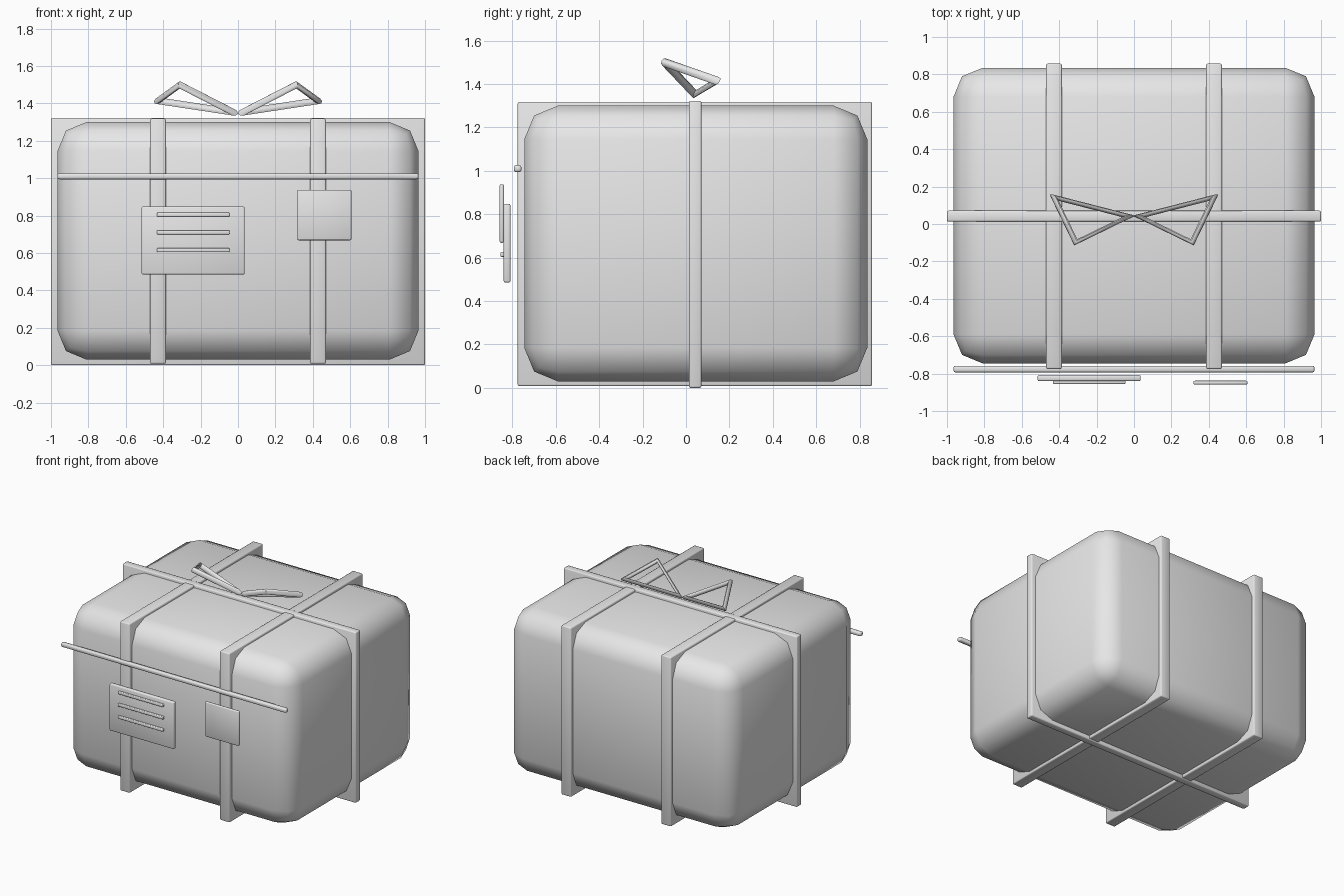
import bpy, bmesh, math
from mathutils import Vector

if "Cube" in bpy.data.objects:
    bpy.data.objects.remove(bpy.data.objects["Cube"], do_unlink=True)

grey = bpy.data.materials.new("plain_grey")
grey.use_nodes = True
colour = (0.8, 0.8, 0.8, 1)
grey.diffuse_color = colour
grey.node_tree.nodes["Principled BSDF"].inputs["Base Color"].default_value = colour


def add_object(name, bm, smooth_angle):
    mesh = bpy.data.meshes.new(name)
    bm.to_mesh(mesh)
    bm.free()
    obj = bpy.data.objects.new(name, mesh)
    bpy.context.collection.objects.link(obj)
    mesh.materials.append(grey)
    bpy.ops.object.select_all(action="DESELECT")
    bpy.context.view_layer.objects.active = obj
    obj.select_set(True)
    bpy.ops.object.shade_smooth_by_angle(angle=math.radians(smooth_angle))
    return obj


def box(name, xs, ys, zs, bevel=0.008, segments=2):
    """Bevelled box given by its extent on each axis."""
    bm = bmesh.new()
    bmesh.ops.create_cube(bm, size=1)
    for v in bm.verts:
        v.co = [(a + b) / 2 + c * (b - a) for c, (a, b) in zip(v.co, (xs, ys, zs))]
    bmesh.ops.bevel(bm, geom=bm.edges[:], offset=bevel, segments=segments,
                    profile=0.5, affect="EDGES")
    return add_object(name, bm, 60)


def triangle_loop(name, corners, ratio=0.12, half_height=0.02, sides=8):
    """Three-cornered ring whose outer corners touch the given points."""
    a, b, c = corners
    centre = (a + b + c) / 3
    normal = (b - a).cross(c - a).normalized()
    bm = bmesh.new()
    rings = []
    for p in corners:
        ring = []
        for i in range(sides):
            t = math.tau * i / sides
            reach = (1 + ratio * math.cos(t)) / (1 + ratio)
            ring.append(bm.verts.new(centre + (p - centre) * reach
                                     + normal * half_height * math.sin(t)))
        rings.append(ring)
    for k in range(3):
        r, s = rings[k], rings[(k + 1) % 3]
        for i in range(sides):
            j = (i + 1) % sides
            bm.faces.new((r[i], s[i], s[j], r[j]))
    bmesh.ops.recalc_face_normals(bm, faces=bm.faces[:])
    return add_object(name, bm, 50)


# Rounded parcel
box("parcel_body", (-0.965, 0.965), (-0.745, 0.835), (0.03, 1.3), 0.155, 2)

# Straps around the parcel
for side, x in (("right", -0.428), ("left", 0.428)):
    box(side + "_strap", (x - 0.042, x + 0.042), (-0.775, 0.857), (0.008, 1.318))
box("cross_strap", (-1, 1), (0.013, 0.071), (0, 1.322))

# Seam rod across the front
box("seam_rod", (-0.965, 0.965), (-0.793, -0.758), (0.994, 1.026), 0.01)

# Address label with three raised lines, and a stamp
box("address_label", (-0.516, 0.036), (-0.84, -0.808), (0.485, 0.848))
for i in range(3):
    z = 0.805 - i * 0.095
    box("label_line_%d" % (i + 1), (-0.433, -0.045), (-0.855, -0.835),
        (z - 0.011, z + 0.011), 0.005)
box("stamp", (0.317, 0.607), (-0.859, -0.838), (0.668, 0.938))

# Bow of two mirrored loops
for side, s in (("right", -1), ("left", 1)):
    triangle_loop(side + "_bow_loop", [Vector((0, 0.042, 1.345)),
                                       Vector((s * 0.318, -0.113, 1.508)),
                                       Vector((s * 0.449, 0.157, 1.413))])
